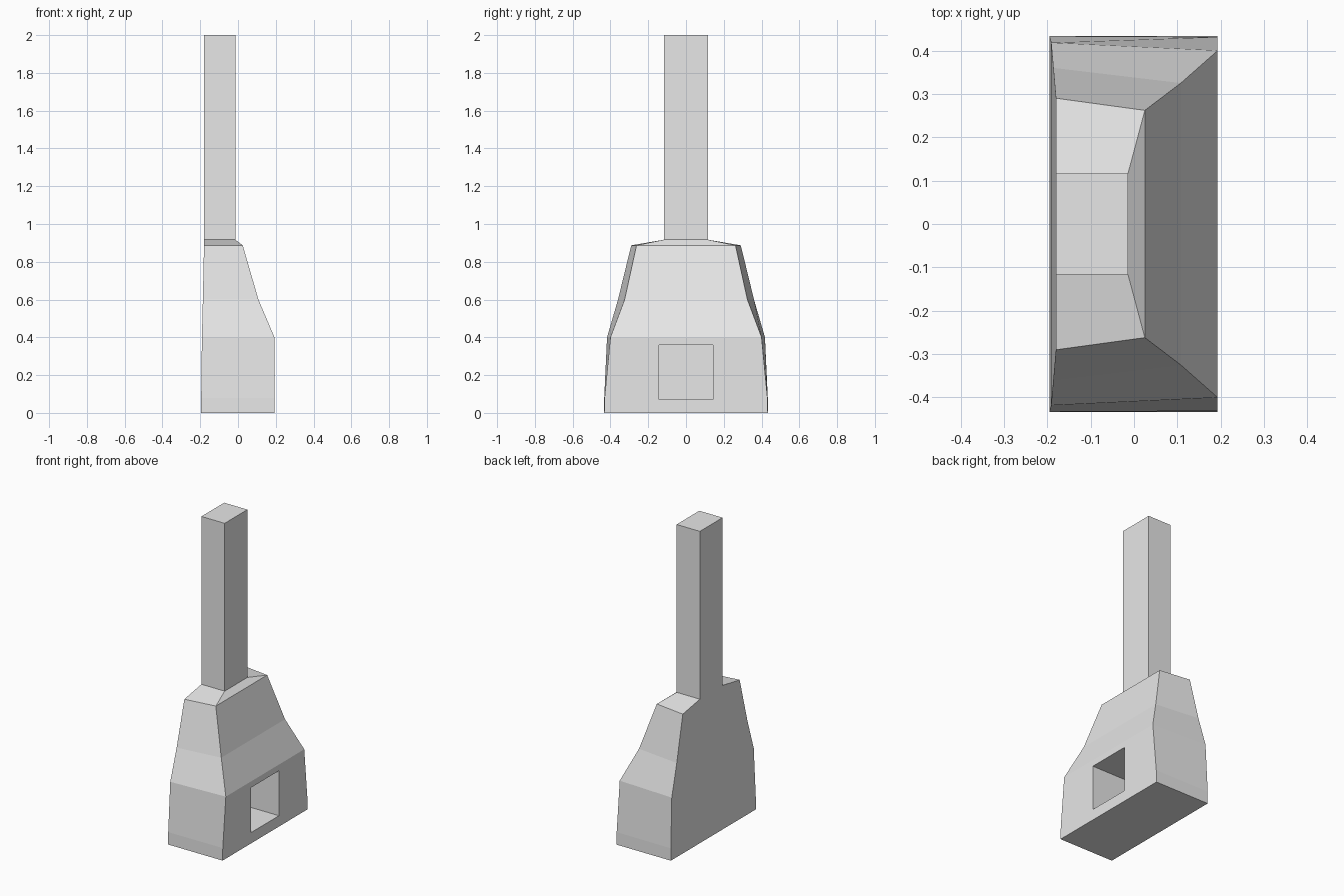
import bpy
import bmesh

cube = bpy.data.objects.get("Cube")
if cube:
    bpy.data.objects.remove(cube, do_unlink=True)

plaster = bpy.data.materials.new("plain_grey")
plaster.use_nodes = True
GREY = (0.8, 0.8, 0.8, 1)
plaster.diffuse_color = GREY
plaster.node_tree.nodes["Principled BSDF"].inputs["Base Color"].default_value = GREY


def loft(name, sections, bottom=True):
    """Stack four-sided sections: (z, back x, front x, half width back, half width front)."""
    bm = bmesh.new()
    rings = []
    for z, xa, xb, ya, yb in sections:
        corners = ((xa, -ya), (xb, -yb), (xb, yb), (xa, ya))
        rings.append([bm.verts.new((x, y, z)) for x, y in corners])
    for low, high in zip(rings, rings[1:]):
        for i in range(4):
            j = (i + 1) % 4
            bm.faces.new((low[i], low[j], high[j], high[i]))
    bm.faces.new(rings[-1])
    if bottom:
        bm.faces.new(rings[0][::-1])
    bmesh.ops.recalc_face_normals(bm, faces=bm.faces)
    mesh = bpy.data.meshes.new(name)
    bm.to_mesh(mesh)
    bm.free()
    mesh.materials.append(plaster)
    obj = bpy.data.objects.new(name, mesh)
    bpy.context.collection.objects.link(obj)
    return obj


# Tapered hearth body with sloping shoulders
body = loft("hearth_body", [
    (0.00, -0.195, 0.193, 0.433, 0.433),
    (0.08, -0.195, 0.193, 0.433, 0.431),
    (0.40, -0.191, 0.193, 0.418, 0.400),
    (0.60, -0.186, 0.108, 0.360, 0.325),
    (0.887, -0.180, 0.025, 0.290, 0.262),
    (0.917, -0.180, -0.014, 0.116, 0.116),
])

# Straight chimney shaft
loft("chimney", [
    (0.917, -0.180, -0.014, 0.116, 0.116),
    (2.00, -0.180, -0.014, 0.116, 0.116),
], bottom=False)

# Firebox recess cut into the broad face
cutter = loft("firebox_cutter", [
    (0.07, -0.12, 0.40, 0.142, 0.142),
    (0.36, -0.12, 0.40, 0.142, 0.142),
])
cutter.hide_render = True
cutter.hide_set(True)
cut = body.modifiers.new("firebox", "BOOLEAN")
cut.operation = "DIFFERENCE"
cut.solver = "EXACT"
cut.object = cutter

# Bake the cut and drop the helper
bpy.context.view_layer.update()
graph = bpy.context.evaluated_depsgraph_get()
baked = bpy.data.meshes.new_from_object(body.evaluated_get(graph))
body.modifiers.clear()
body.data = baked
bpy.data.objects.remove(cutter, do_unlink=True)
